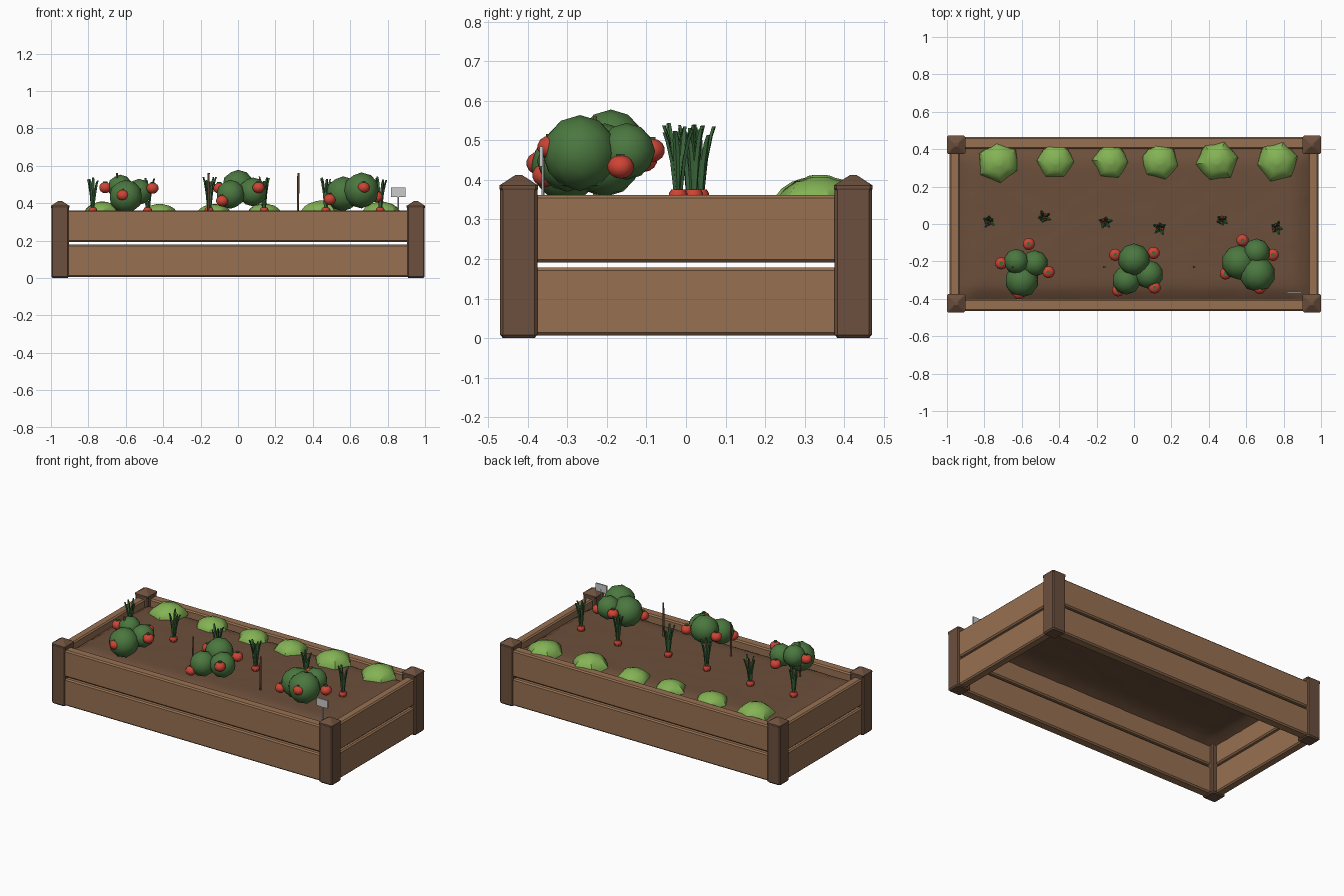
import bpy, bmesh, math, random
from mathutils import Vector, Matrix

if "Cube" in bpy.data.objects:
    bpy.data.objects.remove(bpy.data.objects["Cube"])

random.seed(4)


def material(name, rgb):
    m = bpy.data.materials.new(name)
    m.diffuse_color = (*rgb, 1)
    m.use_nodes = True
    m.node_tree.nodes["Principled BSDF"].inputs["Base Color"].default_value = m.diffuse_color
    return m


WOOD = material("board wood", (0.31, 0.165, 0.083))
DARK = material("post wood", (0.15, 0.08, 0.047))
SOIL = material("soil brown", (0.15, 0.078, 0.043))
BUSH = material("bush green", (0.07, 0.185, 0.05))
BLADE = material("leaf green", (0.045, 0.14, 0.045))
RED = material("fruit red", (0.62, 0.058, 0.035))
LETTUCE = material("lettuce green", (0.23, 0.45, 0.09))
GREY = material("label grey", (0.6, 0.6, 0.6))


def finish(bm, name, mat, angle=None):
    bmesh.ops.recalc_face_normals(bm, faces=bm.faces)
    me = bpy.data.meshes.new(name)
    bm.to_mesh(me)
    bm.free()
    ob = bpy.data.objects.new(name, me)
    bpy.context.collection.objects.link(ob)
    me.materials.append(mat)
    if angle:
        bpy.ops.object.select_all(action='DESELECT')
        bpy.context.view_layer.objects.active = ob
        ob.select_set(True)
        bpy.ops.object.shade_smooth_by_angle(angle=math.radians(angle))
    return ob


def box(name, mat, center, size, bevel=0.0):
    bm = bmesh.new()
    bmesh.ops.create_cube(bm, size=1, matrix=Matrix.Translation(center) @ Matrix.Diagonal((*size, 1)))
    if bevel:
        bmesh.ops.bevel(bm, geom=bm.edges[:], offset=bevel, segments=1, affect='EDGES')
    return finish(bm, name, mat)


def loft(bm, rings):
    """Skin a list of point rings and cap both ends."""
    rows = [[bm.verts.new(p) for p in r] for r in rings]
    n = len(rows[0])
    for a, b in zip(rows, rows[1:]):
        for i in range(n):
            bm.faces.new((a[i], a[(i + 1) % n], b[(i + 1) % n], b[i]))
    bm.faces.new(rows[0][::-1])
    bm.faces.new(rows[-1])


def rod(bm, a, b, r, sides=6):
    a, b = Vector(a), Vector(b)
    rot = (b - a).to_track_quat('Z', 'Y').to_matrix().to_4x4()
    bmesh.ops.create_cone(bm, cap_ends=True, segments=sides, radius1=r, radius2=r,
                          depth=(b - a).length, matrix=Matrix.Translation((a + b) / 2) @ rot)


# Corner posts with chamfered edges and low pyramid caps
def post_ring(cx, cy, h, z):
    c = min(0.007, h * 0.3)
    pts = [(h, c - h), (h, h - c), (h - c, h), (c - h, h), (-h, h - c), (-h, c - h), (c - h, -h), (h - c, -h)]
    return [(cx + x, cy + y, z) for x, y in pts]


for sx in (-1, 1):
    for sy in (-1, 1):
        bm = bmesh.new()
        profile = [(0.040, 0), (0.047, 0.008), (0.047, 0.374), (0.049, 0.378), (0.049, 0.386), (0.009, 0.412)]
        loft(bm, [post_ring(sx * 0.951, sy * 0.423, h, z) for h, z in profile])
        finish(bm, "corner_post", DARK)

# Two courses of boards on every side
for z0, z1 in ((0.006, 0.179), (0.191, 0.362)):
    zc, h = (z0 + z1) / 2, z1 - z0
    for s in (-1, 1):
        box("long_board", WOOD, (0, s * 0.433, zc), (1.84, 0.062, h), 0.008)
        box("end_board", WOOD, (s * 0.958, 0, zc), (0.056, 0.78, h), 0.008)

# Soil bed, sagging towards the boards
bm = bmesh.new()
bmesh.ops.create_grid(bm, x_segments=40, y_segments=20, size=1)
for v in bm.verts:
    v.co.x *= 0.935
    v.co.y *= 0.405
    edge = min(0.935 - abs(v.co.x), 0.405 - abs(v.co.y))
    t = max(0, 1 - edge / 0.09)
    v.co.z = 0.345 - 0.035 * t * t + random.uniform(-0.002, 0.002)
finish(bm, "soil_bed", SOIL, 60)

# Fruit bushes: leafy balls, fruits and a stake each
bushes = [
    ([(-0.63, -0.20, 0.485, 0.067), (-0.53, -0.21, 0.46, 0.07), (-0.60, -0.303, 0.435, 0.09)],
     [(-0.71, -0.21, 0.483), (-0.457, -0.257, 0.48), (-0.563, -0.107, 0.45), (-0.615, -0.37, 0.442)], -0.65),
    ([(0.0, -0.19, 0.492, 0.086), (0.08, -0.27, 0.46, 0.077), (-0.04, -0.30, 0.447, 0.077)],
     [(-0.1, -0.165, 0.48), (0.105, -0.155, 0.475), (0.11, -0.34, 0.483), (-0.085, -0.355, 0.412)], -0.16),
    ([(0.562, -0.205, 0.45, 0.093), (0.655, -0.15, 0.472, 0.072), (0.66, -0.268, 0.468, 0.096)],
     [(0.58, -0.087, 0.475), (0.742, -0.165, 0.433), (0.49, -0.265, 0.42), (0.672, -0.342, 0.483)], 0.32),
]
for balls, fruits, stake_x in bushes:
    bm = bmesh.new()
    for x, y, z, r in balls:
        bmesh.ops.create_icosphere(bm, subdivisions=2, radius=r, matrix=Matrix.Translation((x, y, z)))
    finish(bm, "bush_foliage", BUSH, 60)

    bm = bmesh.new()
    caps = bmesh.new()
    for x, y, z in fruits:
        bmesh.ops.create_uvsphere(bm, u_segments=10, v_segments=7, radius=0.034,
                                  matrix=Matrix.Translation((x, y, z)) @ Matrix.Diagonal((1, 1, 0.88, 1)))
        rod(caps, (x, y, z + 0.024), (x, y, z + 0.033), 0.012, 5)
    finish(bm, "bush_fruits", RED, 60)
    finish(caps, "fruit_stems", BLADE)

    bm = bmesh.new()
    rod(bm, (stake_x, -0.23, 0.347), (stake_x + 0.003, -0.23, 0.56), 0.006)
    finish(bm, "plant_stake", DARK, 61)

# Root vegetables with upright blades
for x, y in ((-0.777, 0.015), (-0.483, 0.035), (-0.155, 0.01), (0.14, -0.02), (0.47, 0.02), (0.76, -0.02)):
    bm = bmesh.new()
    prof = [(0.020, 0.344), (0.0235, 0.355), (0.0235, 0.366), (0.017, 0.376)]
    loft(bm, [[(x + r * math.cos(k * math.tau / 8), y + r * math.sin(k * math.tau / 8), z) for k in range(8)]
              for r, z in prof])
    finish(bm, "root_top", RED, 40)

    bm = bmesh.new()
    start = random.uniform(0, math.tau)
    for i in range(5):
        a = start + i * math.tau / 5 + random.uniform(-0.3, 0.3)
        out, side = Vector((math.cos(a), math.sin(a), 0)), Vector((-math.sin(a), math.cos(a), 0))
        top, lean = random.uniform(0.51, 0.545), random.uniform(0.7, 1.1)
        rings = []
        for t, r, w in ((0, 0.007, 0.005), (0.5, 0.016, 0.009), (0.85, 0.028, 0.008), (1, 0.036, 0.005)):
            c = Vector((x, y, 0.37 + t * (top - 0.37))) + out * r * lean
            rings.append([c + side * w, c + out * 0.005, c - side * w, c - out * 0.005])
        loft(bm, rings)
    finish(bm, "root_leaves", BLADE, 50)

# Lettuce heads: ruffled low domes with an inner tier
heads = ((-0.725, 0.33, 0.108, 0.405), (-0.42, 0.335, 0.093, 0.393), (-0.125, 0.335, 0.092, 0.392),
         (0.14, 0.335, 0.096, 0.395), (0.445, 0.338, 0.108, 0.41), (0.765, 0.338, 0.106, 0.405))
for x, y, r, top in heads:
    bm = bmesh.new()
    turn = random.uniform(0, math.tau)
    bump = [random.uniform(0.95, 1.05) + (0.07 if k % 2 == 0 else -0.07) for k in range(12)]
    rings = []
    for f, h, ruffle in ((0.99, 0, 1), (0.96, 0.25, 1), (0.78, 0.62, 0.9), (0.55, 0.87, 0.7),
                         (0.34, 0.95, 0.4), (0.28, 1.0, 0.2), (0.12, 1.04, 0)):
        ring = []
        for k in range(12):
            a = k * math.tau / 12 + turn
            rr = r * f * (1 + (bump[k] - 1) * ruffle)
            ring.append((x + rr * math.cos(a), y + rr * math.sin(a), 0.335 + h * (top - 0.335)))
        rings.append(ring)
    loft(bm, rings)
    finish(bm, "lettuce_head", LETTUCE, 35)

# Plant label on a thin stick
bm = bmesh.new()
rod(bm, (0.857, -0.362, 0.335), (0.857, -0.362, 0.45), 0.004)
finish(bm, "label_stick", GREY)
box("label_plate", GREY, (0.857, -0.366, 0.459), (0.078, 0.008, 0.05))
